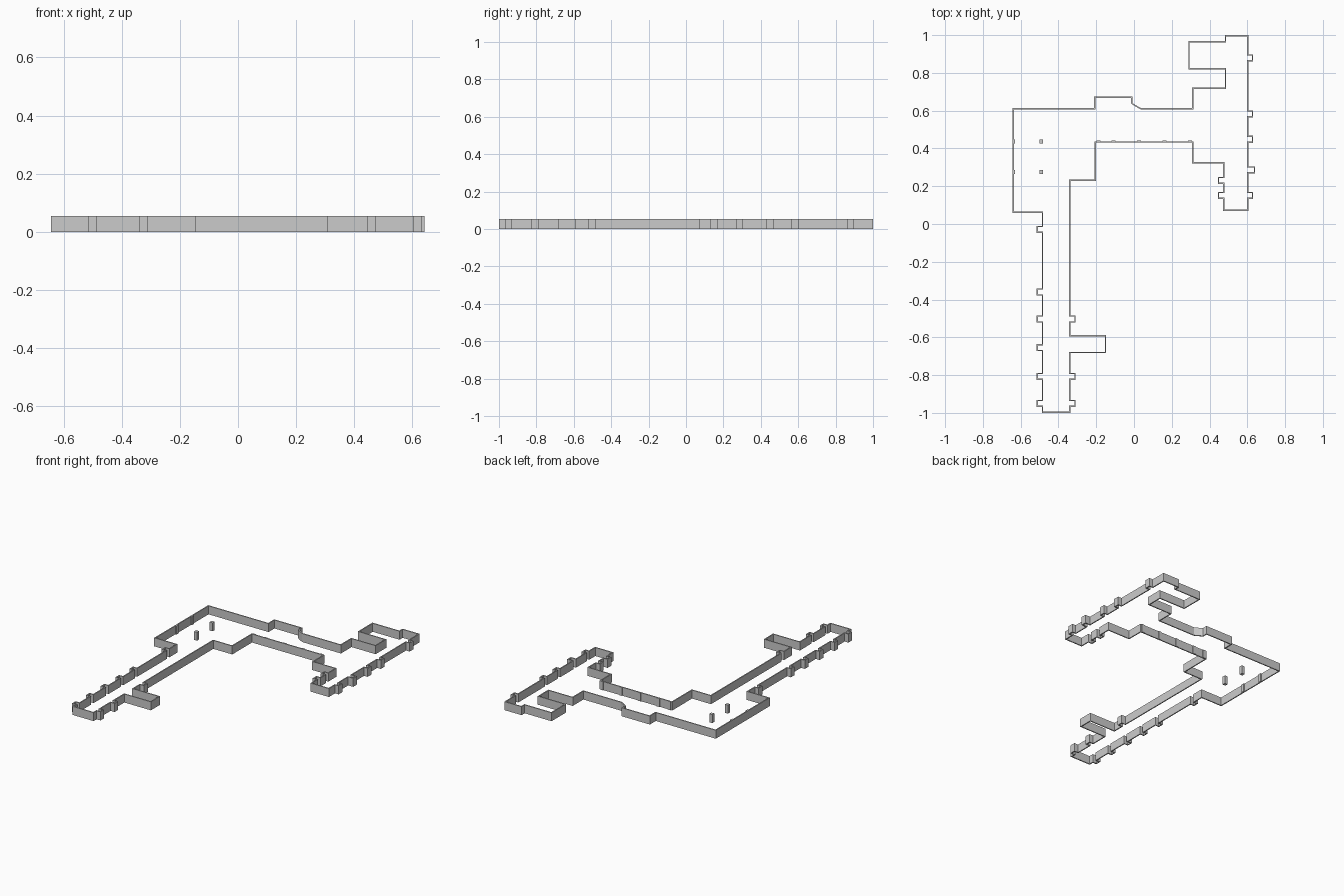
import bpy
import bmesh
from mathutils import Vector

if "Cube" in bpy.data.objects:
    bpy.data.objects.remove(bpy.data.objects["Cube"])

HEIGHT = 0.055
THICK = 0.007
HALF = 0.019   # half width of a niche


def niche_run(x, out, centres, special=None):
    """Points of a run of square niches along a wall at x, in travel order."""
    step = -1 if centres[0] > centres[-1] else 1
    pts = []
    for i, c in enumerate(centres):
        xo = x + (special if i == 3 and special else out)
        a, b = c - step * HALF, c + step * HALF
        pts += [(x, a), (xo, a), (xo, b), (x, b)]
    return pts


def new_object(name, bm):
    bmesh.ops.recalc_face_normals(bm, faces=bm.faces)
    mesh = bpy.data.meshes.new(name)
    bm.to_mesh(mesh)
    bm.free()
    obj = bpy.data.objects.new(name, mesh)
    bpy.context.collection.objects.link(obj)
    return obj


def closed_wall(name, outline):
    """Closed wall with mitred corners; the outline (clockwise) is the outer face."""
    pts = [Vector(p) for p in outline]
    n = len(pts)
    bm = bmesh.new()
    rings = []
    for i, p in enumerate(pts):
        d1 = (p - pts[i - 1]).normalized()
        d2 = (pts[(i + 1) % n] - p).normalized()
        n1, n2 = Vector((d1.y, -d1.x)), Vector((d2.y, -d2.x))
        q = p + (n1 + n2) * THICK / (1 + n1.dot(n2))
        rings.append([bm.verts.new((v.x, v.y, z)) for v, z in
                      ((p, 0), (p, HEIGHT), (q, HEIGHT), (q, 0))])
    for i in range(n):
        a, b = rings[i], rings[(i + 1) % n]
        for k in range(4):
            m = (k + 1) % 4
            bm.faces.new((a[k], a[m], b[m], b[k]))
    return new_object(name, bm)


def pier(name, x, y, sx, sy):
    bm = bmesh.new()
    bmesh.ops.create_cube(bm, size=1)
    bmesh.ops.scale(bm, vec=(sx, sy, HEIGHT), verts=bm.verts)
    bmesh.ops.translate(bm, vec=(x, y, HEIGHT / 2), verts=bm.verts)
    return new_object(name, bm)


# North side, up to the tip of the east wing
outline = [(-0.643, 0.613), (-0.212, 0.613), (-0.212, 0.674), (-0.009, 0.674),
           (-0.009, 0.642), (0.008, 0.630), (0.038, 0.613), (0.308, 0.613),
           (0.308, 0.722), (0.481, 0.722), (0.481, 0.818), (0.288, 0.818),
           (0.288, 0.968), (0.481, 0.968), (0.481, 1.0), (0.605, 1.0)]
# East wing niches, both sides
outline += niche_run(0.605, 0.026, [0.879, 0.583, 0.449, 0.286, 0.151], 0.036)
outline += [(0.605, 0.069), (0.472, 0.069)]
outline += niche_run(0.472, -0.028, [0.151, 0.231])
# Inner corner
outline += [(0.472, 0.321), (0.308, 0.321), (0.308, 0.431), (-0.201, 0.431),
            (-0.201, 0.228), (-0.337, 0.228)]
# South wing, inner side with side room, then outer side
outline += [(-0.337, -0.484), (-0.309, -0.484), (-0.309, -0.522), (-0.337, -0.522),
            (-0.337, -0.588), (-0.147, -0.588), (-0.147, -0.684), (-0.337, -0.684)]
outline += niche_run(-0.337, 0.028, [-0.807, -0.950])
outline += [(-0.337, -1.0), (-0.488, -1.0)]
outline += niche_run(-0.488, -0.027, [-0.950, -0.807, -0.654, -0.503, -0.360, -0.029])
outline += [(-0.488, 0.058), (-0.643, 0.058)]
closed_wall("perimeter_wall", outline)

# Free-standing pillars and matching wall pilasters in the hall
for i, y in enumerate((0.436, 0.276)):
    pier(f"hall_pillar_{i}", -0.491, y, 0.021, 0.021)
    pier(f"hall_pilaster_{i}", -0.635, y, 0.012, 0.021)

# Shallow pilasters along the gallery wall
for i, x in enumerate((-0.188, -0.108, 0.027, 0.162, 0.296)):
    pier(f"gallery_pilaster_{i}", x, 0.4375, 0.022, 0.009)
